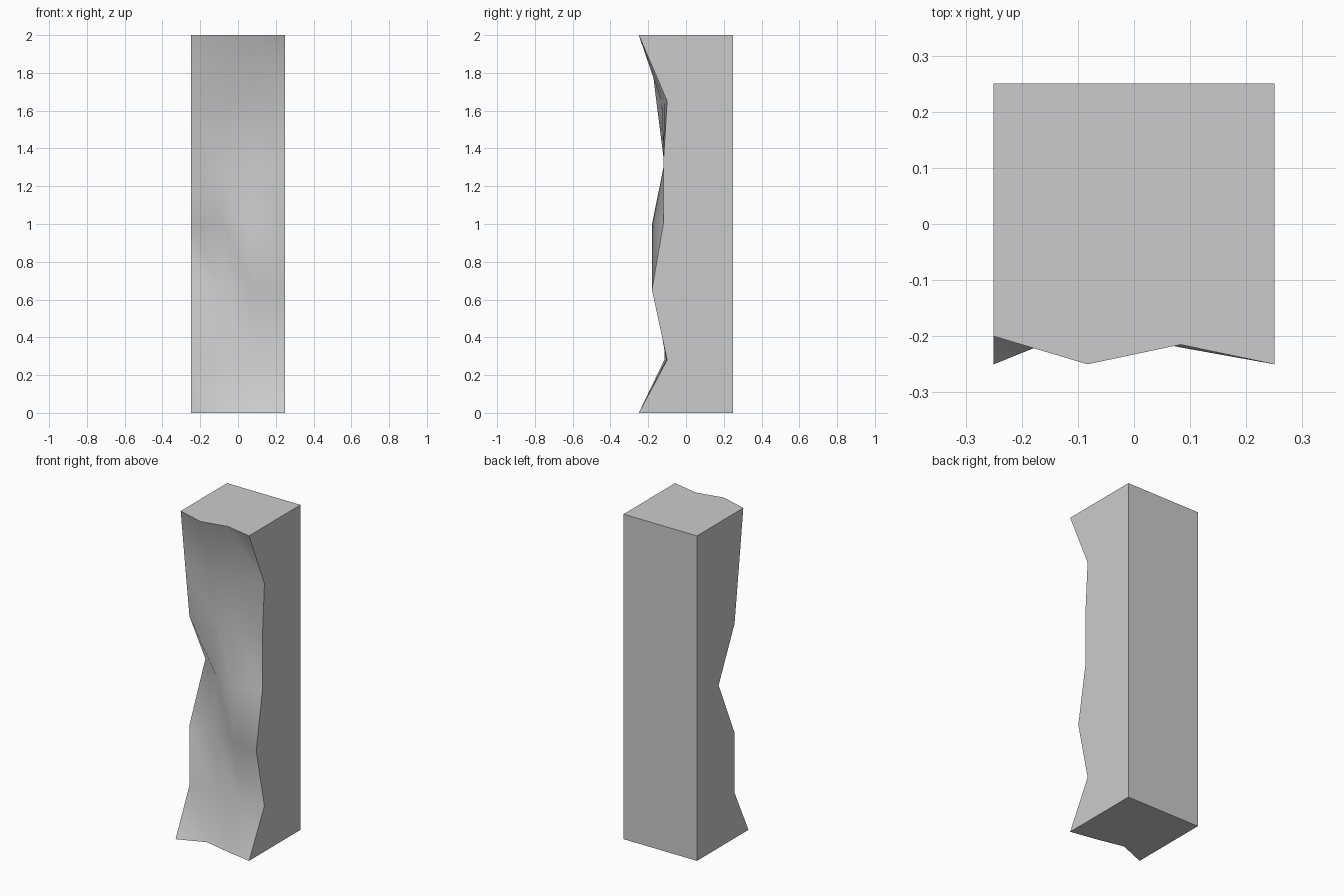
import bpy, bmesh

if "Cube" in bpy.data.objects:
    bpy.data.objects.remove(bpy.data.objects["Cube"])

# Rough-hewn front: depth (y) for each height row, four columns across
xs = [-0.25, -0.083, 0.083, 0.25]
rows = [
    (0.00, [-0.25, -0.183, -0.22, -0.25]),
    (0.28, [-0.115, -0.10, -0.105, -0.10]),
    (0.65, [-0.115, -0.10, -0.17, -0.18]),
    (1.00, [0.04, -0.10, -0.18, -0.12]),
    (1.32, [-0.115, -0.10, -0.115, -0.12]),
    (1.65, [-0.157, -0.13, -0.115, -0.10]),
    (2.00, [-0.20, -0.25, -0.215, -0.25]),
]

bm = bmesh.new()
grid = [[bm.verts.new((x, y, z)) for x, y in zip(xs, ys)] for z, ys in rows]
back = [[bm.verts.new((x, 0.25, z)) for x in (-0.25, 0.25)] for z in (0, 2)]

# Front surface, smooth
for lo, hi in zip(grid, grid[1:]):
    for i in range(3):
        for tri in ((lo[i], lo[i + 1], hi[i]), (lo[i + 1], hi[i + 1], hi[i])):
            bm.faces.new(tri).smooth = True

# Flat back, sides and ends
(b0, b1), (t0, t1) = back
flat = [
    bm.faces.new([b0, t0, t1, b1]),
    bm.faces.new([r[0] for r in grid] + [t0, b0]),
    bm.faces.new([r[-1] for r in grid][::-1] + [b1, t1]),
    bm.faces.new(grid[0][::-1] + [b0, b1]),
    bm.faces.new(grid[-1] + [t1, t0]),
]
for face in flat:
    face.smooth = False
    for edge in face.edges:
        edge.smooth = False
bmesh.ops.recalc_face_normals(bm, faces=bm.faces)
bmesh.ops.triangulate(bm, faces=flat)

mesh = bpy.data.meshes.new("stone_pillar")
bm.to_mesh(mesh)
bm.free()
bpy.context.collection.objects.link(bpy.data.objects.new("stone_pillar", mesh))
